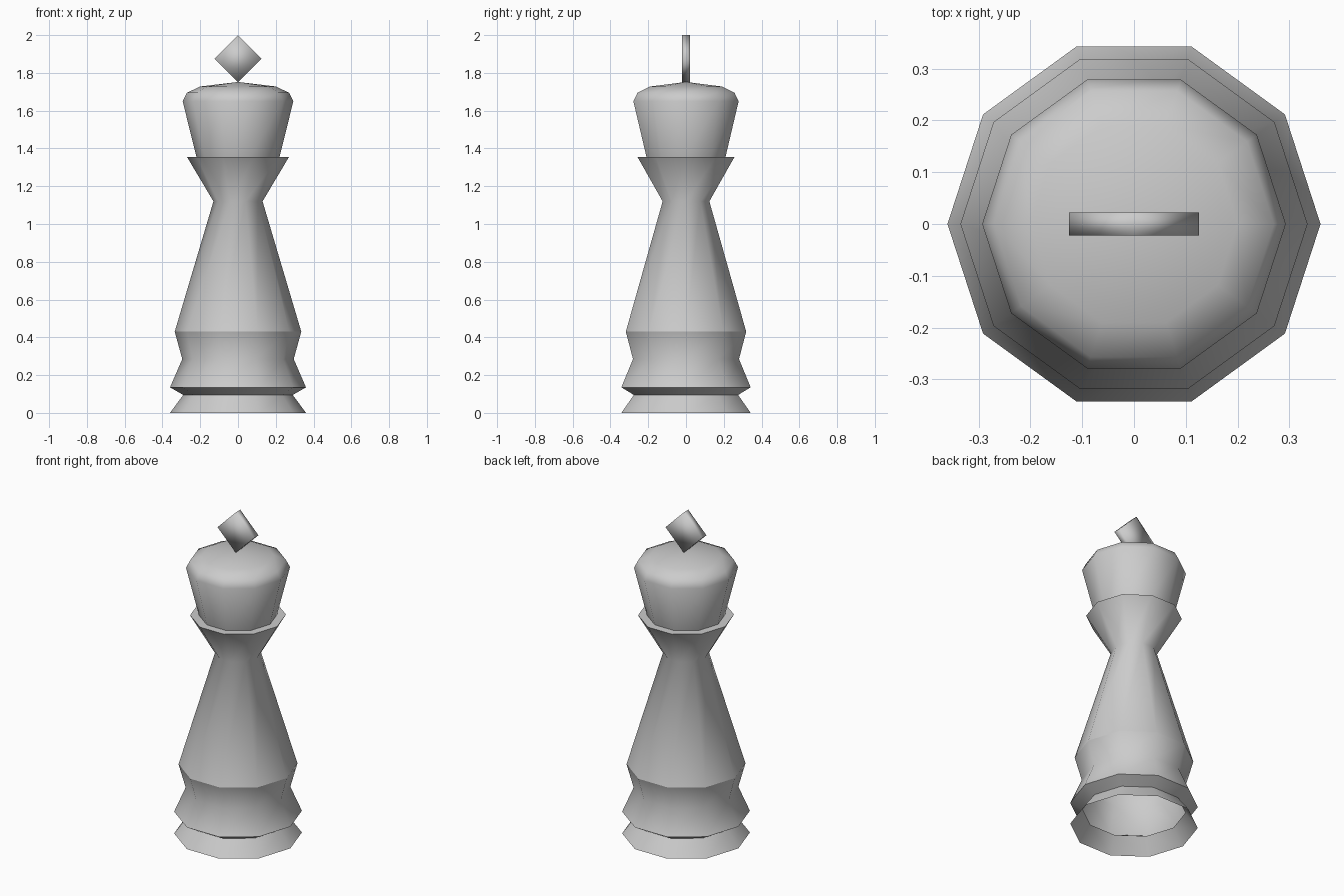
import bpy, bmesh
from math import cos, sin, pi, radians
from mathutils import Matrix

SIDES = 10

cube = bpy.data.objects.get("Cube")
if cube:
    bpy.data.objects.remove(cube, do_unlink=True)

# One plain grey for the whole piece
grey = bpy.data.materials.new("plain_grey")
grey.use_nodes = True
grey.diffuse_color = (0.6, 0.6, 0.6, 1)
grey.node_tree.nodes["Principled BSDF"].inputs["Base Color"].default_value = (0.6, 0.6, 0.6, 1)


def finish(name, bm):
    for f in bm.faces:
        f.smooth = True
    mesh = bpy.data.meshes.new(name)
    bm.to_mesh(mesh)
    bm.free()
    mesh.materials.append(grey)
    obj = bpy.data.objects.new(name, mesh)
    bpy.context.collection.objects.link(obj)
    return obj


def lathe(name, profile):
    """Turn (radius, height, crease) rows, bottom to top, into an open shell."""
    bm = bmesh.new()
    rings = []
    for r, z, _ in profile:
        if r == 0:
            rings.append([bm.verts.new((0, 0, z))] * SIDES)
        else:
            rings.append([bm.verts.new((r * cos(2 * pi * i / SIDES),
                                        r * sin(2 * pi * i / SIDES), z))
                          for i in range(SIDES)])
    for low, high in zip(rings, rings[1:]):
        for i in range(SIDES):
            j = (i + 1) % SIDES
            corners = [low[i], low[j], high[j], high[i]]
            bm.faces.new(list(dict.fromkeys(corners)))
    # Keep the turned rims crisp
    for (_, _, crease), ring in zip(profile, rings):
        if crease:
            for i in range(SIDES):
                bm.edges.get((ring[i], ring[(i + 1) % SIDES])).smooth = False
    return finish(name, bm)


# Foot, flared skirt, tapering stem and collar, hollow underneath
lathe("body", [
    (0.36, 0.0, False),
    (0.29, 0.095, True),
    (0.36, 0.135, True),
    (0.295, 0.285, False),
    (0.335, 0.43, True),
    (0.13, 1.12, False),
    (0.27, 1.355, True),
    (0.22, 1.355, False),
])

# Head with rounded shoulder and shallow pointed top
lathe("head", [
    (0.22, 1.355, False),
    (0.293, 1.65, False),
    (0.27, 1.695, False),
    (0.20, 1.728, False),
    (0.0, 1.752, False),
])

# Thin diamond standing on the head
bm = bmesh.new()
bmesh.ops.create_cube(bm, size=1)
bmesh.ops.scale(bm, vec=(0.177, 0.044, 0.177), verts=bm.verts)
bmesh.ops.rotate(bm, matrix=Matrix.Rotation(radians(45), 3, 'Y'), verts=bm.verts)
bmesh.ops.translate(bm, vec=(0, 0, 1.875), verts=bm.verts)
finish("diamond_finial", bm)
